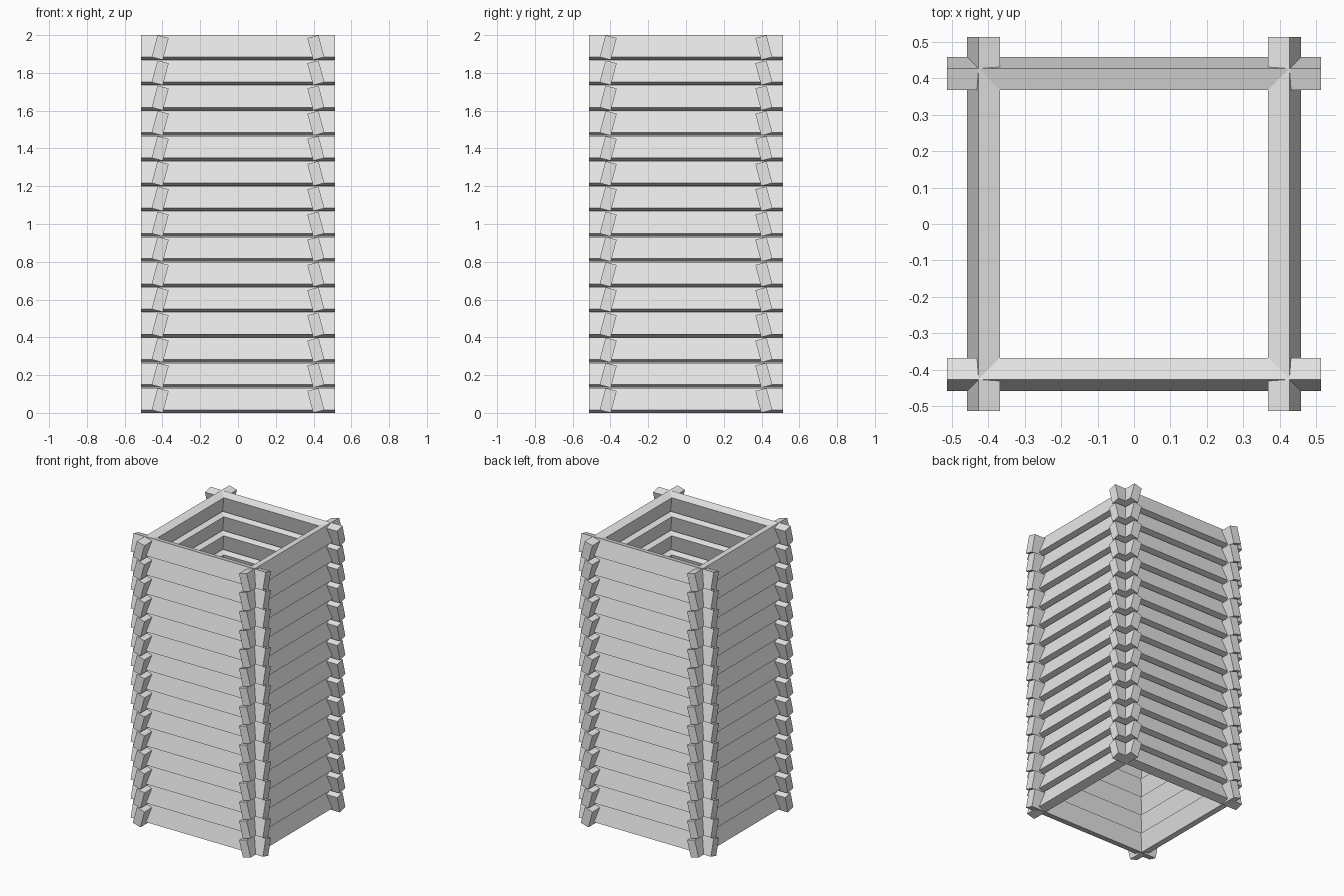
import bpy
from math import radians, sin, cos, pi
from mathutils import Matrix

if "Cube" in bpy.data.objects:
    bpy.data.objects.remove(bpy.data.objects["Cube"], do_unlink=True)

TILT = radians(15)
THICK, WIDTH, LENGTH = 0.061, 0.12, 1.026
OUTER, HEIGHT, COURSES = 0.457, 2.0, 15

# Extent of one leaning plank, and the rise between courses
depth = THICK * cos(TILT) + WIDTH * sin(TILT)
rise = THICK * sin(TILT) + WIDTH * cos(TILT)
pitch = (HEIGHT - rise) / (COURSES - 1)

grey = bpy.data.materials.new("pale_grey")
grey.use_nodes = True
colour = (0.8, 0.8, 0.8, 1)
grey.diffuse_color = colour
grey.node_tree.nodes["Principled BSDF"].inputs["Base Color"].default_value = colour


def plank_wall(name, turn):
    """A stack of planks leaning inward, turned about the centre."""
    bpy.ops.mesh.primitive_cube_add(size=1)
    wall = bpy.context.object
    wall.name = wall.data.name = name
    shape = (Matrix.Rotation(turn, 4, 'Z')
             @ Matrix.Translation((0, depth / 2 - OUTER, rise / 2))
             @ Matrix.Rotation(-TILT, 4, 'X')
             @ Matrix.Diagonal((LENGTH, THICK, WIDTH, 1)))
    wall.data.transform(shape)
    wall.data.materials.append(grey)
    stack = wall.modifiers.new("courses", 'ARRAY')
    stack.count = COURSES
    stack.use_relative_offset = False
    stack.use_constant_offset = True
    stack.constant_offset_displace = (0, 0, pitch)


# Four walls whose plank ends cross at the corners
for i, side in enumerate(("front", "left", "back", "right")):
    plank_wall(side + "_planks", i * pi / 2)
